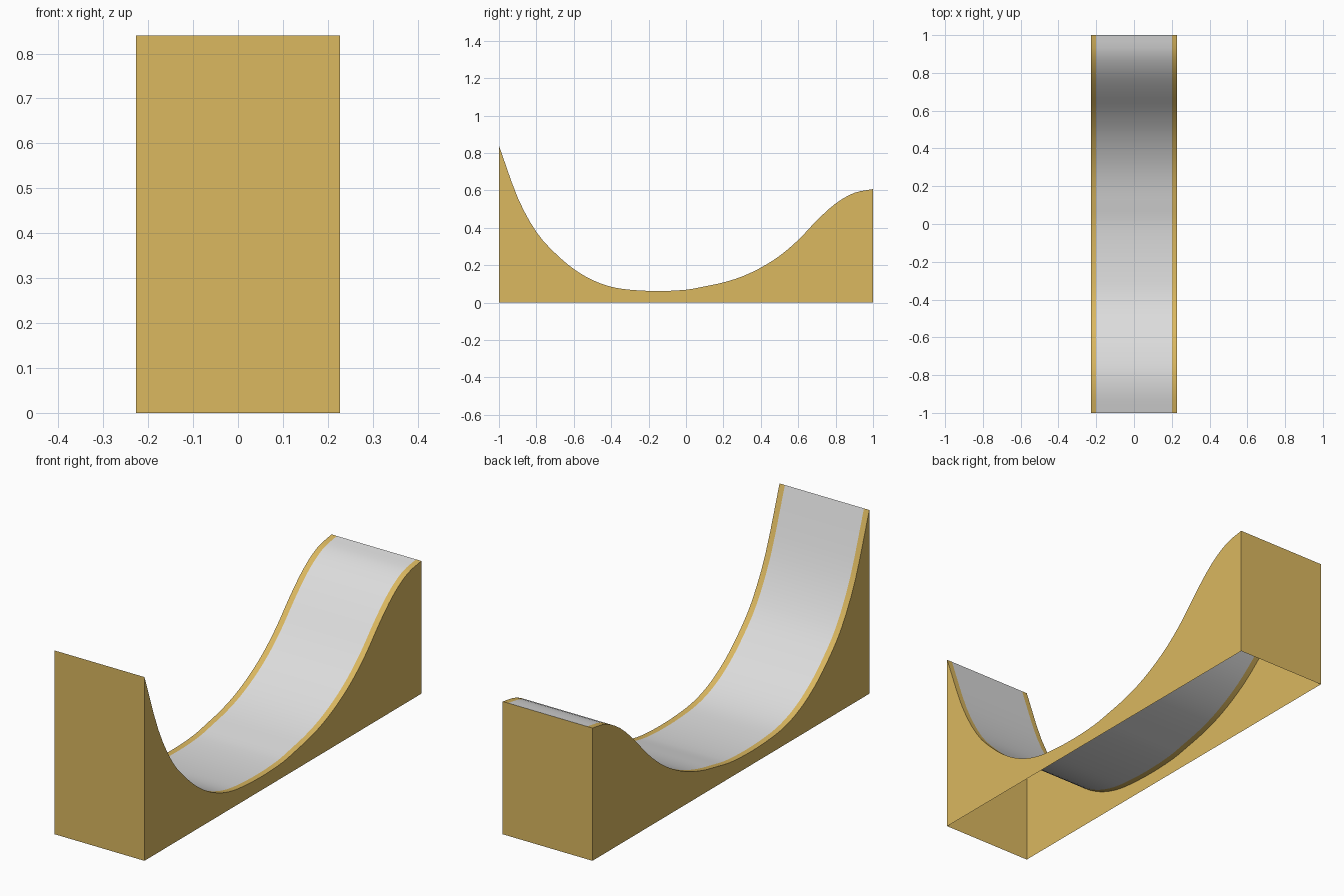
import bpy

if "Cube" in bpy.data.objects:
    bpy.data.objects.remove(bpy.data.objects["Cube"])

HALF_W = 0.227   # outer half width
DECK_W = 0.20    # half width of the riding surface

# Side profile (y, z) of the curved top
PTS = [(-1, .84), (-.9, .562), (-.8, .378), (-.7, .265), (-.6, .18), (-.5, .121),
       (-.4, .085), (-.3, .069), (-.15, .062), (0, .069), (.1, .087), (.2, .108),
       (.3, .14), (.4, .187), (.5, .25), (.6, .335), (.7, .44), (.8, .53),
       (.9, .587), (1, .607)]


def smooth(pts, n=3):
    """Catmull-Rom heights between the profile points."""
    def slope(i):
        a, b = pts[max(i - 1, 0)], pts[min(i + 1, len(pts) - 1)]
        return (b[1] - a[1]) / (b[0] - a[0])
    out = []
    for i in range(len(pts) - 1):
        (y0, z0), (y1, z1) = pts[i], pts[i + 1]
        h = y1 - y0
        for k in range(n):
            t = k / n
            z = ((2*t**3 - 3*t**2 + 1) * z0 + (t**3 - 2*t**2 + t) * h * slope(i)
                 + (3*t**2 - 2*t**3) * z1 + (t**3 - t**2) * h * slope(i + 1))
            out.append((y0 + t * h, z))
    return out + [pts[-1]]


def material(name, rgb):
    m = bpy.data.materials.new(name)
    m.diffuse_color = (*rgb, 1)
    m.use_nodes = True
    m.node_tree.nodes["Principled BSDF"].inputs["Base Color"].default_value = m.diffuse_color
    return m


def strip(name, a, b, mat, is_smooth=False):
    """Ribbon of quads between two rows of points."""
    n = len(a)
    me = bpy.data.meshes.new(name)
    me.from_pydata(a + b, [], [(i, n + i, n + i + 1, i + 1) for i in range(n - 1)])
    me.materials.append(mat)
    for p in me.polygons:
        p.use_smooth = is_smooth
    ob = bpy.data.objects.new(name, me)
    bpy.context.collection.objects.link(ob)
    return ob


wood = material("golden wood", (0.708, 0.479, 0.117))
grey = material("light grey", (0.72, 0.72, 0.72))
prof = smooth(PTS)


def row(x, base=False):
    return [(x, y, 0 if base else z) for y, z in prof]


# Curved riding surface and its wooden edge bands
strip("riding_surface", row(-DECK_W), row(DECK_W), grey, True)
strip("left_edge_band", row(-HALF_W), row(-DECK_W), wood, True)
strip("right_edge_band", row(DECK_W), row(HALF_W), wood, True)

# Flat side panels; the bottom stays open
strip("left_side", row(-HALF_W, True), row(-HALF_W), wood)
strip("right_side", row(HALF_W), row(HALF_W, True), wood)

# Front and back end panels
for name, (y, z), s in (("front_panel", prof[0], 1), ("back_panel", prof[-1], -1)):
    x = HALF_W * s
    strip(name, [(-x, y, 0), (-x, y, z)], [(x, y, 0), (x, y, z)], wood)
